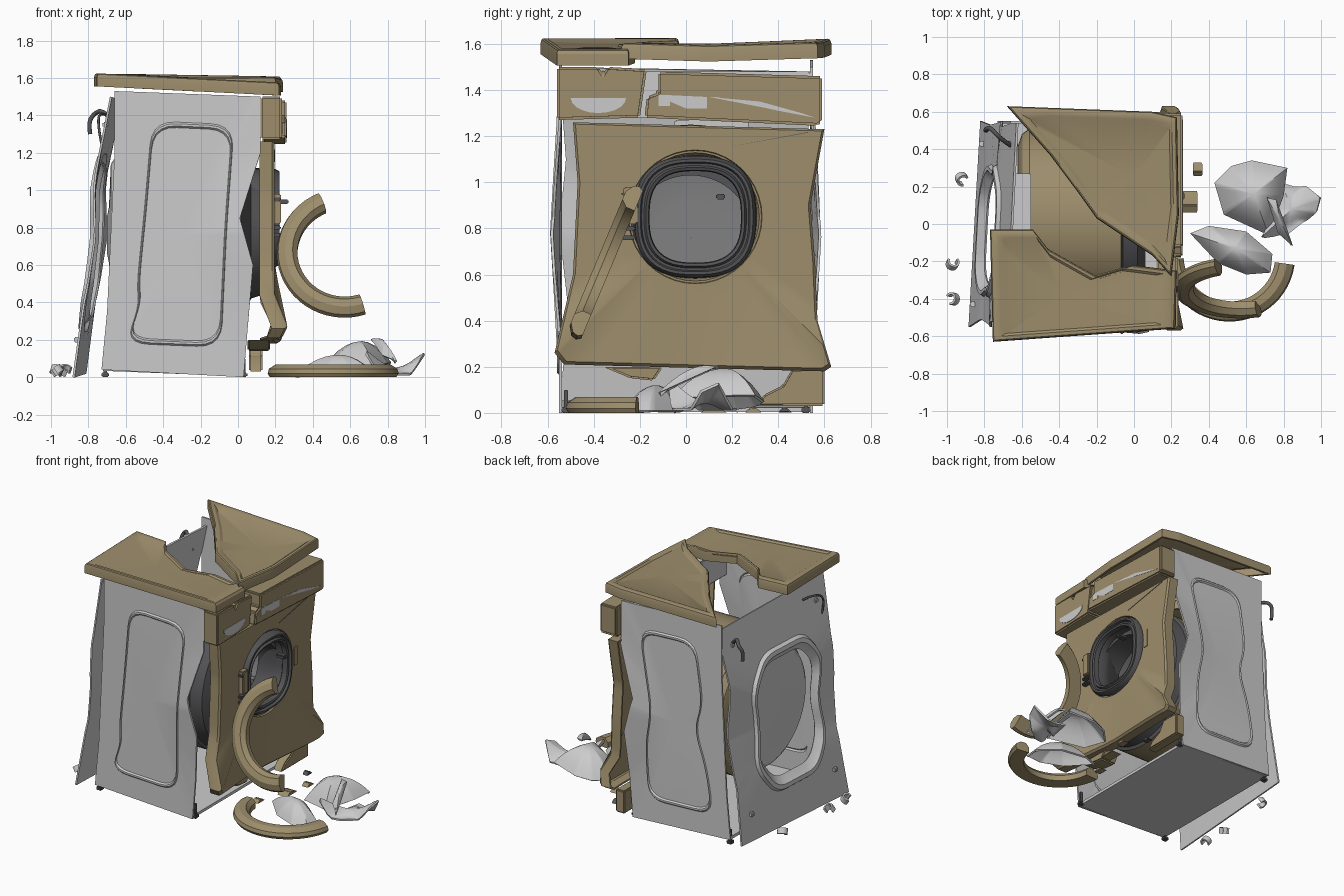
import bpy, bmesh, math
from mathutils import Vector, Matrix

if "Cube" in bpy.data.objects:
    bpy.data.objects.remove(bpy.data.objects["Cube"])


def material(name, rgb):
    m = bpy.data.materials.new(name)
    m.diffuse_color = (*rgb, 1)
    m.use_nodes = True
    m.node_tree.nodes["Principled BSDF"].inputs["Base Color"].default_value = m.diffuse_color
    return m


TAN = material("tan_enamel", (0.34, 0.27, 0.15))
DARK = material("dark_rubber", (0.09, 0.09, 0.095))
MID = material("drum_grey", (0.22, 0.22, 0.22))


def finish(name, bm, mat=None, thick=0, angle=30):
    bmesh.ops.recalc_face_normals(bm, faces=bm.faces)
    if thick:
        bmesh.ops.solidify(bm, geom=bm.faces[:], thickness=thick)
        bmesh.ops.recalc_face_normals(bm, faces=bm.faces)
    me = bpy.data.meshes.new(name)
    bm.to_mesh(me)
    bm.free()
    ob = bpy.data.objects.new(name, me)
    bpy.context.collection.objects.link(ob)
    if mat:
        me.materials.append(mat)
    bpy.ops.object.select_all(action='DESELECT')
    ob.select_set(True)
    bpy.context.view_layer.objects.active = ob
    bpy.ops.object.shade_smooth_by_angle(angle=math.radians(angle))
    return ob


def skin(bm, rings):
    for a, b in zip(rings, rings[1:]):
        for i in range(len(a)):
            bm.faces.new((a[i - 1], a[i], b[i], b[i - 1]))


def rounded(pts, r=0.1, n=5):
    out = []
    for i, p in enumerate(pts):
        p, a, b = Vector(p), Vector(pts[i - 1]), Vector(pts[(i + 1) % len(pts)])
        s = p + (a - p).normalized() * min(r, (a - p).length * .45)
        e = p + (b - p).normalized() * min(r, (b - p).length * .45)
        for k in range(n + 1):
            t = k / n
            out.append(s * (1 - t) ** 2 + p * 2 * t * (1 - t) + e * t * t)
    return out


def circle(c, r, n=40):
    return [(c[0] + r * math.cos(k * math.tau / n), c[1] + r * math.sin(k * math.tau / n)) for k in range(n)]


def hit(poly, c, a):
    d, best = Vector((math.cos(a), math.sin(a))), 0
    for i in range(len(poly)):
        p, q = Vector(poly[i - 1]), Vector(poly[i])
        e, w = q - p, p - c
        den = d.cross(e)
        if abs(den) > 1e-9 and -1e-5 <= w.cross(d) / den <= 1 + 1e-5:
            best = max(best, w.cross(e) / den)
    return d * best


def shell(name, layers, c, fn, mat=None, hole=False, thick=0.012, angle=30):
    """Sheet of concentric outlines (polygon, scale, depth) placed by fn(u, v, w)."""
    c = Vector(c)
    ang = {round(k * math.tau / 40, 3) for k in range(40)}
    for poly in {id(l[0]): l[0] for l in layers}.values():
        ang |= {round(math.atan2(p[1] - c.y, p[0] - c.x) % math.tau, 3) for p in poly}
    bm, rings = bmesh.new(), []
    for poly, s, w in layers:
        pts = [c + hit(poly, c, a) * s for a in sorted(ang)]
        rings.append([bm.verts.new(fn(p.x, p.y, w)) for p in pts])
    skin(bm, rings)
    if not hole:
        mid = bm.verts.new(fn(c.x, c.y, layers[-1][2]))
        for i, v in enumerate(rings[-1]):
            bm.faces.new((rings[-1][i - 1], v, mid))
    return finish(name, bm, mat, thick, angle)


def lathe(name, prof, c, mat=None, p=2, n=56, thick=0):
    bm, rings = bmesh.new(), []
    for x, r in prof:
        ring = []
        for k in range(n):
            a = k * math.tau / n
            f = r * (abs(math.cos(a)) ** p + abs(math.sin(a)) ** p) ** (-1 / p)
            ring.append(bm.verts.new((x, c[0] + f * math.cos(a), c[1] + f * math.sin(a))))
        rings.append(ring)
    skin(bm, rings)
    return finish(name, bm, mat, thick)


def arc(name, section, a0, a1, mtx, mat, n=26):
    bm, rings = bmesh.new(), []
    for k in range(n + 1):
        a = math.radians(a0 + (a1 - a0) * k / n)
        rings.append([bm.verts.new(mtx @ Vector((r * math.cos(a), r * math.sin(a), h))) for r, h in section])
    skin(bm, rings)
    bm.faces.new(rings[0])
    bm.faces.new(rings[-1])
    return finish(name, bm, mat)


def slab(name, poly, x0, x1, mat=None, bevel=0.008):
    """Outline in y, z extruded along x."""
    bm = bmesh.new()
    f = bm.faces.new([bm.verts.new((x0, *p)) for p in poly])
    g = bmesh.ops.extrude_face_region(bm, geom=[f])["geom"]
    bmesh.ops.translate(bm, verts=[v for v in g if isinstance(v, bmesh.types.BMVert)], vec=(x1 - x0, 0, 0))
    if bevel:
        bmesh.ops.bevel(bm, geom=bm.edges[:], offset=bevel, segments=2, affect='EDGES')
    return finish(name, bm, mat)


def box(name, x, y, z, mat=None, bevel=0.006):
    return slab(name, [(y[0], z[0]), (y[1], z[0]), (y[1], z[1]), (y[0], z[1])], x[0], x[1], mat, bevel)


def tube(name, pts, r, mat):
    cu = bpy.data.curves.new(name, 'CURVE')
    cu.dimensions, cu.bevel_depth, cu.bevel_resolution, cu.use_fill_caps = '3D', r, 3, True
    s = cu.splines.new('NURBS')
    s.points.add(len(pts) - 1)
    for q, p in zip(s.points, pts):
        q.co = (*p, 1)
    s.use_endpoint_u, s.order_u = True, 3
    cu.materials.append(mat)
    bpy.context.collection.objects.link(bpy.data.objects.new(name, cu))


def bump(t, c, w):
    return max(0, 1 - abs(t - c) / w)


# Side panels with pressed groove, buckled at the front edge
side = [(-.73, .04), (.03, 0), (.08, .6), (.01, .85), (.12, 1.2), (.12, 1.5), (-.66, 1.53), (-.66, 1.2), (-.7, .35)]
groove = rounded([(-.6, .18), (-.09, .16), (-.06, .8), (-.02, 1.35), (-.46, 1.37), (-.5, .9), (-.54, .5), (-.53, .38)], .13)
kinked = rounded([(-.6, .18), (-.09, .16), (-.08, .55), (-.13, .8), (-.02, 1.35), (-.46, 1.37), (-.52, .95), (-.46, .75), (-.55, .5)], .13)
for sgn, g, label in ((-1, groove, "left"), (1, kinked, "right")):
    shell(label + "_side_panel", [(side, 1, 0), (g, 1, 0), (g, .985, .01), (g, .965, .01), (g, .95, 0), (g, .92, 0)],
          (-.29, .76), lambda u, v, w, s=sgn: (u, s * (.55 + w + .035 * bump(v, .78, .5) * max(0, (u + .4) / .4)), v))

# Base and feet
shell("base_tray", [([(-.72, -.54), (.03, -.54), (.03, .54), (-.72, .54)], 1, 0)], (-.35, 0),
      lambda u, v, w: (u, v, .025 - .04 * u), thick=.02)
for i, (x, y) in enumerate([(-.71, -.52), (-.71, .52), (.03, -.52), (.03, .52)]):
    box(f"foot_{i}", (x - .02, x + .02), (y - .02, y + .02), (0, .025), DARK)
    box(f"foot_stem_{i}", (x - .009, x + .009), (y - .009, y + .009), (.02, .1), DARK, .002)

# Leaning back panel with large rimmed opening
back = [(-.55, 0), (.55, .02), (.53, .4), (.55, .8), (.52, 1.1), (.55, 1.48), (-.55, 1.5), (-.52, 1.1), (-.55, .8), (-.51, .45)]
rim = rounded([(-.4, .45), (-.27, .24), (.17, .24), (.33, .45), (.29, .75), (.33, 1), (.17, 1.2), (-.27, 1.2), (-.41, 1), (-.36, .7)], .1)
shell("back_panel", [(back, 1, 0), (rim, 1.12, 0), (rim, 1, 0), (rim, .97, -.02), (rim, .91, -.02), (rim, .87, 0), (rim, .81, .02)], (-.04, .72),
      lambda u, v, w: (-.855 + .03 * u / .55 + .2 * v / 1.5 + w - .035 * bump(v, 1, .5) + .03 * bump(v, .75, .35) * abs(u) / .5, u, v), hole=True)
for i, (y, z) in enumerate([(-.43, .2), (.43, .2), (-.43, 1.35), (.43, 1.35)]):
    x = -.86 + .03 * y / .55 + .2 * z / 1.5
    box(f"back_bolt_{i}", (x - .02, x + .01), (y - .015, y + .015), (z - .015, z + .015))
tube("drain_hose", [(-.79, .5, 1.3), (-.8, .5, 1.36), (-.77, .52, 1.41), (-.72, .46, 1.43), (-.66, .42, 1.36)], .012, DARK)
tube("power_cord", [(-.7, -.3, 1.4), (-.74, -.4, 1.42), (-.75, -.48, 1.35), (-.73, -.47, 1.25)], .007, DARK)

# Tub, drum and rear disc
AX = (.02, .76)
lathe("tub", [(-.62, .001), (-.62, .4), (-.6, .46), (-.56, .49), (-.07, .49)], AX, TAN)
lathe("tub_front_cover", [(-.07, .49), (-.06, .47), (.02, .45), (.07, .34), (.13, .32), (.13, .27), (-.04, .27)], AX, DARK)
lathe("drum", [(-.04, .27), (-.08, .42), (-.52, .42), (-.54, .38), (-.54, .15), (-.54, .001)], AX, MID)
lathe("rear_disc", [(-.62, .41), (-.66, .41), (-.68, .38), (-.69, .15), (-.7, .1), (-.7, .001)], AX)
for k in range(3):
    a = math.radians(90 + 120 * k)
    y, z = AX[0] + .39 * math.cos(a), AX[1] + .39 * math.sin(a)
    box(f"drum_paddle_{k}", (-.5, -.1), (y - .04, y + .04), (z - .04, z + .04), MID, .02)
box("rear_weight", (-.65, -.55), (-.05, .27), (1.17, 1.27))

# Front panel with round door recess
front = [(-.49, 1.26), (-.47, 1), (-.49, .6), (-.57, .26), (-.53, .21), (.6, .18), (.63, .2), (.57, .4), (.56, .65), (.54, .9), (.6, 1.23)]
DC = (.04, .85)
recess = circle(DC, .29)
shell("front_panel", [(front, 1, -.08), (front, 1, -.012), (front, .98, 0), (recess, 1.25, 0), (recess, 1, 0), (recess, .99, -.012), (recess, .96, -.012), (recess, .92, -.06)],
      DC, lambda u, v, w: (.195 + w + .07 * bump(v, .27, .14) * min(1, abs(u) / .5), u, v), TAN, hole=True)
box("latch_plate", (.185, .2), (.335, .38), (.78, .92), TAN)
slab("panel_crease", [(.17, 1.15), (.53, 1.215), (.53, 1.218)], .19, .198, DARK, 0)

# Door gasket
lathe("door_gasket", [(.06, .27), (.2, .262), (.222, .25), (.222, .238), (.205, .232), (.205, .222), (.22, .214), (.215, .202),
                      (.18, .198), (.17, .21), (.12, .2), (.08, .21), (-.05, .26)], DC, DARK, p=2.7)

# Hinge and latch remains
box("hinge_plate", (.19, .23), (-.27, -.21), (.82, .98), TAN)
for i, z in enumerate((.75, .79, .94)):
    box(f"hinge_pin_{i}", (.19, .23), (-.28, -.22), (z, z + .02), DARK)
box("latch_hook", (.2, .27), (.13, .17), (.925, .95), DARK)

# Control panel in two broken pieces
box("control_backing", (.06, .13), (-.54, .54), (1.28, 1.48))
slab("drawer_front", [(-.56, 1.27), (-.2, 1.28), (-.17, 1.49), (-.34, 1.5), (-.36, 1.47), (-.38, 1.5), (-.56, 1.5)], .12, .235, TAN, .01)
slab("drawer_grip", [(-.5 + .12 * (1 - math.cos(k * math.pi / 10)), 1.365 - .065 * math.sin(k * math.pi / 10)) for k in range(11)], .2, .239, None, 0)
slab("control_fascia", [(-.18, 1.28), (.57, 1.245), (.59, 1.26), (.59, 1.46), (-.12, 1.48), (-.12, 1.39), (-.17, 1.37)], .13, .26, TAN, .01)
slab("display_hole", [(-.12, 1.33), (-.07, 1.33), (-.07, 1.35), (0, 1.32), (.09, 1.32), (.09, 1.37), (-.12, 1.38)], .2, .262, None, 0)
slab("fascia_crack", [(.1, 1.37), (.13, 1.37), (.4, 1.31), (.56, 1.28), (.5, 1.3), (.32, 1.35)], .2, .262, None, 0)

# Lid snapped in two
lid_a = [(-.77, -.03), (-.755, -.63), (.22, -.56), (.23, -.25), (.0, -.22), (-.2, -.28), (-.52, -.1), (-.54, -.03)]
lid_b = [(-.68, .63), (-.45, .37), (-.3, .17), (-.2, .03), (.1, -.17), (.2, -.28), (.24, .05), (.23, .57), (.1, .6)]
for name, poly, c, fn in (
        ("lid_left_half", lid_a, (-.38, -.38), lambda u, v, w: (u, v, 1.587 - .05 * u + w)),
        ("lid_right_half", lid_b, (.0, .25), lambda u, v, w: (u, v, 1.597 + .03 * abs(v - .1) - .015 * u + w))):
    shell(name, [(poly, 1, -.07), (poly, 1, -.02), (poly, .985, -.005), (poly, .96, 0), (poly, .88, 0), (poly, .82, -.01)], c, fn, TAN, thick=.015)

# Kick plate remains
slab("kick_plate_right", [(.3, .03), (.6, .03), (.6, .19), (.46, .19), (.42, .12), (.34, .08)], .06, .13, TAN)
slab("kick_plate_left", [(-.36, .2), (-.1, .2), (-.14, .14), (-.24, .15)], .05, .17, TAN)

# Broken door ring: one half on the floor, one hanging on the hinge
ring = [(.245, .0), (.34, 0), (.352, .02), (.345, .045), (.31, .068), (.27, .068), (.245, .04)]
arc("door_ring_floor", ring, 183, 352, Matrix.Translation((.51, -.17, 0)), TAN)
tilt = Matrix(((1.03, 0, 0, .57), (0, .41, -.92, -.315), (0, .98, .4, .655), (0, 0, 0, 1)))
arc("door_ring_hanging", ring, 113, 288, tilt, TAN)

# Glass bowl shards
for i, (poly, c, fn) in enumerate((
        ([(.43, .22), (.52, .31), (.63, .34), (.82, .3), (.8, .15), (.72, -.06), (.48, .05)], (.64, .16),
         lambda u, v, w: (u, v, .02 + w * .14 + .15 * max(0, u - .43))),
        ([(.3, -.05), (.4, -.01), (.6, -.04), (.74, -.16), (.73, -.26), (.6, -.27), (.45, -.21)], (.54, -.13),
         lambda u, v, w: (u, v, .01 + w * .11)),
        ([(.79, .22), (.86, .2), (.92, .2), (1, .14), (.98, .07), (.83, -.05), (.68, -.07), (.76, .06)], (.84, .08),
         lambda u, v, w: (u, v, max(.01, .2 - .16 * math.sin((u - .68) / .32 * math.pi) - .08 * (1 - w)))),
        ([(.71, .14), (.76, .13), (.82, -.03), (.85, -.12), (.77, -.05)], (.78, .02),
         lambda u, v, w: (u, v, .15 + .45 * (v - .02) + .04 * w)))):
    shell(f"glass_shard_{i}", [(poly, s, 1 - s * s) for s in (1, .85, .7, .5, .3, .12)], c, fn, thick=.012, angle=50)

# Small clips and chips on the floor
clip = [(.022, -.02), (.034, -.02), (.034, .02), (.022, .02)]
for i, (x, y, r) in enumerate(((-.92, .24, 30), (-.97, -.21, 150), (-.97, -.4, 260))):
    m = Matrix.Translation((x, y, .035)) @ Matrix.Rotation(math.radians(r), 4, 'Z') @ Matrix.Rotation(.6, 4, 'X')
    arc(f"pipe_clip_{i}", clip, 0, 250, m, None, 10)
for i, (x, y, s) in enumerate(((.3, .1, .04), (.22, -.1, .025), (.34, .28, .025), (.24, .42, .02))):
    slab(f"floor_chip_{i}", [(y - s, .002), (y + s * 2, .002), (y + s, .02), (y, .025)], x - s, x + s, DARK if i == 3 else TAN, .003)
